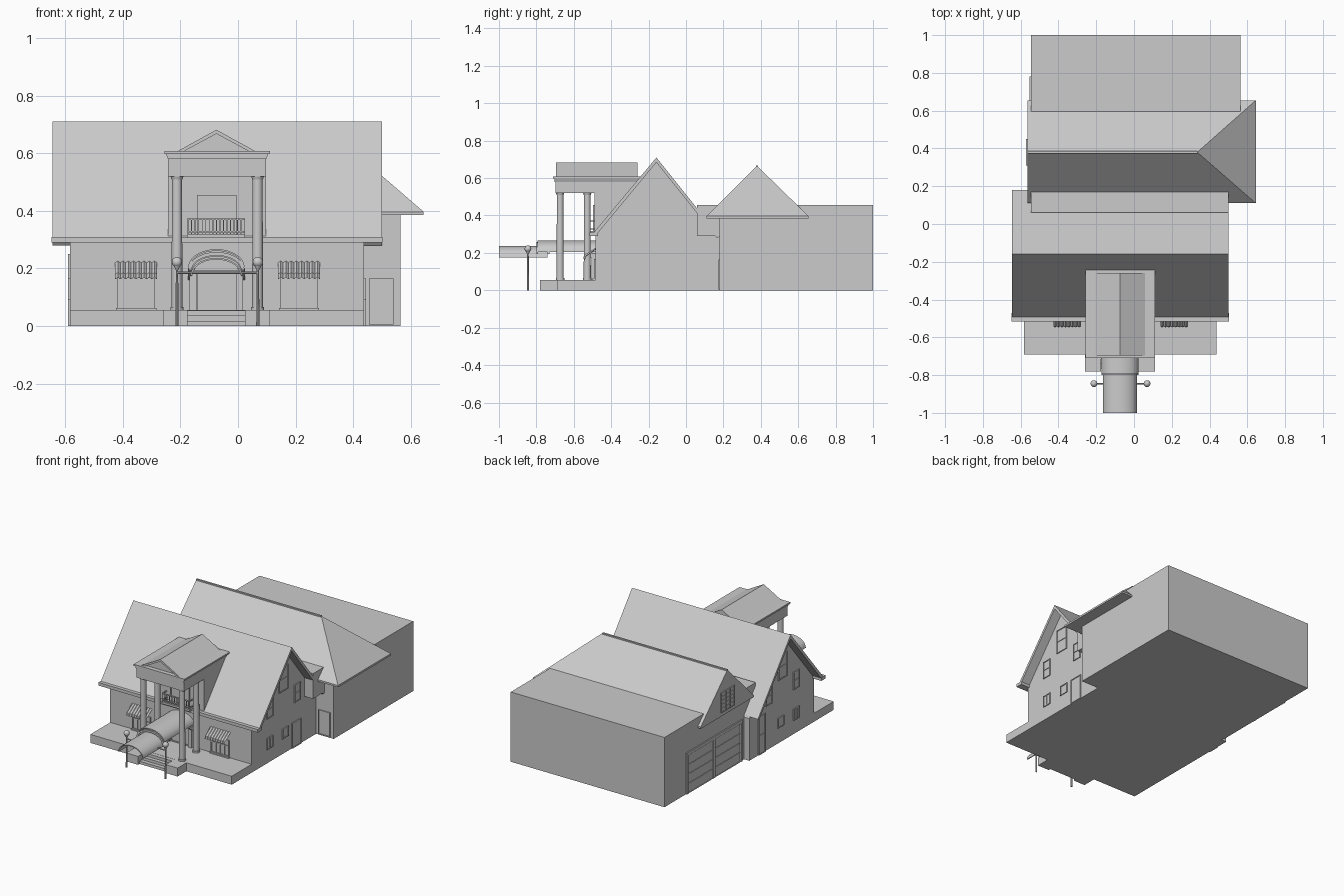
import bpy, bmesh, math
from mathutils import Vector

if "Cube" in bpy.data.objects:
    bpy.data.objects.remove(bpy.data.objects["Cube"])


def mesh(name, verts, faces):
    me = bpy.data.meshes.new(name)
    me.from_pydata(verts, [], faces)
    bm = bmesh.new()
    bm.from_mesh(me)
    bmesh.ops.recalc_face_normals(bm, faces=bm.faces)
    bm.to_mesh(me)
    bm.free()
    ob = bpy.data.objects.new(name, me)
    bpy.context.collection.objects.link(ob)
    return ob


def prism(name, pts, axis, a, b):
    """Extrude a 2D profile: (y, z) along x, or (x, z) along y."""
    def at(p, t):
        return (t, p[0], p[1]) if axis == 'x' else (p[0], t, p[1])
    n = len(pts)
    verts = [at(p, a) for p in pts] + [at(p, b) for p in pts]
    faces = [list(range(n)), list(range(n, 2 * n))]
    faces += [(i, (i + 1) % n, n + (i + 1) % n, n + i) for i in range(n)]
    return mesh(name, verts, faces)


def box(name, x0, x1, y0, y1, z0, z1):
    return prism(name, [(x0, z0), (x1, z0), (x1, z1), (x0, z1)], 'y', y0, y1)


def rod(name, p, q, r, sides=12, r2=None):
    p, q = Vector(p), Vector(q)
    bpy.ops.mesh.primitive_cone_add(vertices=sides, radius1=r, radius2=r if r2 is None else r2,
                                    depth=(q - p).length, location=(p + q) / 2,
                                    rotation=(q - p).to_track_quat('Z', 'Y').to_euler())
    ob = bpy.context.object
    ob.name = name
    bpy.ops.object.shade_smooth_by_angle()
    return ob


def opening(name, axis, face, s, a0, a1, z0, z1, cols=1, rows=1, t=0.005):
    """Pane with a raised frame and bars on a wall; s is the outward sign."""
    def slab(part, u0, u1, w0, w1, d):
        lo, hi = sorted((face - s * 0.004, face + s * d))
        if axis == 'x':
            box(name + part, lo, hi, u0, u1, w0, w1)
        else:
            box(name + part, u0, u1, lo, hi, w0, w1)
    slab('_pane', a0, a1, z0, z1, 0.002)
    for i in range(cols + 1):
        u = a0 + (a1 - a0 - t) * i / cols
        slab('_stile', u, u + t, z0, z1, 0.007)
    for i in range(rows + 1):
        w = z0 + (z1 - z0 - t) * i / rows
        slab('_rail', a0, a1, w, w + t, 0.006)


def arch(name, cx, half, z0, rise, t, y0, y1, n=14):
    """Thin arched shell running along y."""
    def arc(h, r):
        return [(cx - h * math.cos(math.pi * i / n), z0 + r * math.sin(math.pi * i / n))
                for i in range(n + 1)]
    outer, inner = arc(half, rise), arc(half - t, rise - t)
    verts = [(x, y, z) for y in (y0, y1) for x, z in outer + inner[::-1]]
    m = 2 * (n + 1)
    faces = [(i, (i + 1) % m, m + (i + 1) % m, m + i) for i in range(m)]
    for k in (0, m):
        faces += [(k + i, k + i + 1, k + m - 2 - i, k + m - 1 - i) for i in range(n)]
    ob = mesh(name, verts, faces)
    ob.select_set(True)
    bpy.context.view_layer.objects.active = ob
    bpy.ops.object.shade_smooth_by_angle()
    ob.select_set(False)


CX = -0.075
WL, WR, WF = -0.583, 0.438, -0.485

# Terrace, stair cheeks and steps
box('terrace', WL, WR, -0.69, WF, 0, 0.055)
for x0, x1 in ((-0.26, -0.175), (0.025, 0.11)):
    box('stair_cheek', x0, x1, -0.78, -0.685, 0, 0.055)
for i in range(3):
    box('step', -0.175, 0.025, -0.765 + 0.025 * i, -0.685, 0, 0.018 * (i + 1))

# Main house walls and steep roof
prism('house_walls', [(WF, 0), (0.18, 0), (0.18, 0.275), (-0.158, 0.69), (WF, 0.295)], 'x', WL, WR)
prism('main_roof', [(-0.505, 0.295), (-0.158, 0.71), (0.18, 0.287), (0.165, 0.28),
                    (-0.158, 0.684), (-0.485, 0.29)], 'x', -0.645, 0.5)
box('front_gutter', -0.648, 0.503, -0.515, -0.47, 0.29, 0.31)

# Rear building, link and half-hipped roof
box('rear_block', -0.545, 0.565, 0.18, 1.0, 0, 0.455)
box('link_block', -0.545, WR, 0.06, 0.19, 0, 0.455)
box('link_roof', -0.545, 0.5, 0.06, 0.19, 0.29, 0.455)
r = [(-0.565, 0.11), (0.645, 0.11), (0.645, 0.655), (-0.565, 0.655)]
mesh('hip_roof', [(x, y, z) for z in (0.385, 0.397) for x, y in r] +
     [(-0.565, 0.38, 0.665), (0.335, 0.38, 0.665)],
     [(0, 1, 2, 3), (0, 1, 5, 4), (1, 2, 6, 5), (2, 3, 7, 6), (3, 0, 4, 8, 7),
      (4, 5, 9, 8), (6, 7, 8, 9), (5, 6, 9)])
box('roof_ridge_cap', -0.565, 0.335, 0.374, 0.386, 0.655, 0.667)

# Garage doors and vent on the left side
for y in (0.205, 0.485, 0.765):
    box('garage_post', -0.553, -0.54, y, y + 0.015, 0, 0.265)
box('garage_lintel', -0.553, -0.54, 0.205, 0.78, 0.25, 0.27)
for y in (0.22, 0.5):
    opening('garage_door', 'x', -0.545, -1, y, y + 0.265, 0, 0.25, 1, 4, 0.003)
opening('gable_vent', 'x', -0.565, -1, 0.31, 0.45, 0.41, 0.54, 3, 5, 0.005)

# Gable windows and doors on both ends
for face, s in ((WR, 1), (WL, -1)):
    opening('attic_window', 'x', face, s, -0.206, -0.115, 0.41, 0.57, 1, 2)
    for y in (-0.334, -0.05):
        opening('upper_window', 'x', face, s, y, y + 0.064, 0.29, 0.405, 1, 2)
    opening('lower_window', 'x', face, s, -0.334, -0.27, 0.09, 0.165, 2, 1)
    opening('small_window', 'x', face, s, -0.174, -0.11, 0.10, 0.165, 1, 1)
opening('side_door', 'x', WR, 1, -0.072, 0.019, 0, 0.165)
opening('left_door', 'x', WL, -1, 0.02, 0.09, 0.0, 0.25, 1, 2)
opening('rear_side_door', 'y', 0.18, -1, 0.455, 0.54, 0.005, 0.165)

# Front windows with fluted awnings
for x in (-0.427, 0.139):
    opening('front_window', 'y', WF, -1, x + 0.008, x + 0.138, 0.06, 0.168, 4, 1, 0.006)
    box('window_bar', x + 0.008, x + 0.138, WF - 0.006, WF, 0.128, 0.133)
    box('window_sill', x + 0.003, x + 0.143, WF - 0.014, WF, 0.055, 0.063)
    n = 16
    v, f = [], []
    for i in range(n + 1):
        u, k = x + 0.146 * i / n, 0.006 * (i % 2)
        v += [(u, WF, 0.22 + k), (u, -0.54 - k, 0.18 + k), (u, -0.542 - k, 0.163 + k)]
    for i in range(n):
        f += [(3 * i + j, 3 * i + j + 1, 3 * i + j + 4, 3 * i + j + 3) for j in (0, 1)]
    aw = mesh('awning', v, f)
    aw.modifiers.new('thickness', 'SOLIDIFY').thickness = 0.003

# Balcony bay behind the portico
box('balcony_bay', -0.243, 0.098, -0.49, -0.24, 0.295, 0.53)
opening('balcony_door', 'y', -0.49, -1, -0.142, -0.005, 0.31, 0.455, 2, 1)
box('balcony_floor', -0.177, 0.024, -0.535, -0.485, 0.305, 0.318)
for z in (0.325, 0.368):
    box('balcony_rail', -0.177, 0.024, -0.533, -0.526, z, z + 0.006)
    for x in (-0.177, 0.018):
        box('balcony_side_rail', x, x + 0.006, -0.53, -0.488, z, z + 0.006)
for i in range(17):
    x = -0.175 + 0.0123 * i
    box('baluster', x, x + 0.003, -0.531, -0.528, 0.318, 0.37)

# Portico columns, entablature and pediment
for x in (-0.212, 0.068):
    for y in (-0.673, -0.528):
        rod('column', (x, y, 0.055), (x, y, 0.522), 0.019, 20, 0.0175)
        rod('column_base', (x, y, 0.055), (x, y, 0.066), 0.023, 20)
        rod('column_capital', (x, y, 0.51), (x, y, 0.522), 0.019, 20, 0.023)
box('entablature', -0.243, 0.098, -0.698, -0.25, 0.52, 0.588)
prism('cornice_moulding', [(-0.243, 0.58), (0.098, 0.58), (0.106, 0.6), (-0.251, 0.6)],
      'y', -0.704, -0.245)
box('cornice', -0.256, 0.111, -0.71, -0.24, 0.598, 0.608)
prism('pediment', [(-0.19, 0.606), (0.04, 0.606), (CX, 0.668)], 'y', -0.682, -0.265)
prism('portico_roof', [(-0.213, 0.606), (CX, 0.682), (0.063, 0.606), (0.04, 0.606),
                       (CX, 0.668), (-0.19, 0.606)], 'y', -0.695, -0.26)

# Entrance doors, pilasters and arched lunette
opening('entrance_door', 'y', WF, -1, -0.142, -0.006, 0.055, 0.18, 2, 1, 0.006)
for x in (-0.168, -0.006):
    box('door_pilaster', x, x + 0.024, -0.505, WF, 0.055, 0.19)
box('door_header', -0.172, 0.022, -0.507, WF, 0.18, 0.195)
arch('lunette_frame', CX, 0.085, 0.193, 0.05, 0.01, -0.5, WF)
for s in (-1, 1):
    x = CX + s * 0.093
    prism('canopy_bracket', [(-0.485, 0.16), (-0.545, 0.2), (-0.485, 0.2)], 'x', x - 0.006, x + 0.006)

# Barrel canopy over the entrance walk
arch('canopy_rear', CX, 0.098, 0.205, 0.062, 0.006, -0.795, WF)
arch('canopy_front', CX, 0.09, 0.175, 0.062, 0.006, -1.0, -0.74)
for y in (-0.8, -0.74):
    arch('canopy_rib', CX, 0.098, 0.195, 0.062, 0.012, y, y + 0.01)

# Lamp posts and tie bar
for x in (-0.212, 0.069):
    rod('lamp_post', (x, -0.845, 0), (x, -0.845, 0.21), 0.006, 10, 0.004)
    rod('lamp_collar', (x, -0.845, 0.195), (x, -0.845, 0.208), 0.005, 10, 0.012)
    bpy.ops.mesh.primitive_uv_sphere_add(segments=16, ring_count=10, radius=0.018,
                                         location=(x, -0.845, 0.222))
    bpy.context.object.name = 'lamp_globe'
    bpy.ops.object.shade_smooth_by_angle()
rod('lamp_tie_bar', (-0.212, -0.845, 0.185), (0.069, -0.845, 0.185), 0.004, 8)
